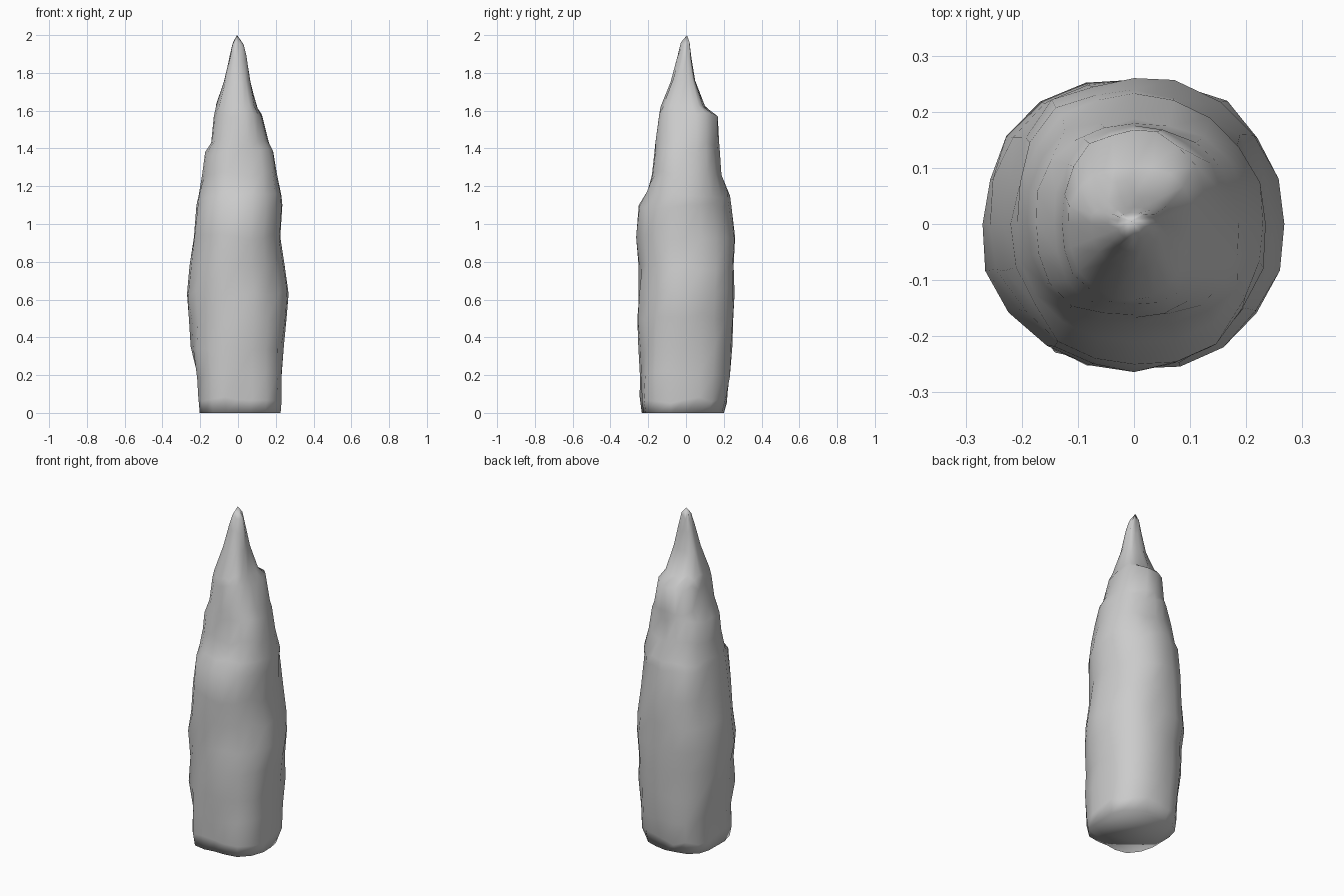
import bpy, bmesh, math, random
random.seed(4)

# Silhouette: height, then reach to left, right, front, back
PROFILE = [
    (0.00, .20, .222, .24, .20), (0.07, .205, .227, .242, .215),
    (0.20, .213, .23, .245, .23), (0.35, .25, .242, .252, .245),
    (0.50, .26, .257, .258, .25), (0.63, .27, .268, .262, .257),
    (0.78, .257, .247, .26, .252), (0.93, .237, .224, .264, .26),
    (1.10, .223, .235, .25, .24), (1.15, .21, .23, .21, .233),
    (1.26, .19, .207, .18, .188), (1.38, .174, .187, .167, .18),
    (1.43, .142, .164, .162, .176), (1.57, .128, .127, .143, .168),
    (1.62, .117, .098, .135, .102), (1.75, .076, .066, .082, .05),
    (1.87, .047, .047, .05, .03), (1.95, .03, .03, .028, .02),
]

# Foliage lumps and grooves: angle (deg), height, amount, angular width, height width
LUMPS = [
    (274, 0.70, -.025, 20, .10), (305, 0.72, -.012, 18, .12),
    (275, 0.03, -.02, 14, .12), (215, 1.05, -.012, 18, .12),
    (45, 1.05, -.024, 22, .10), (135, 1.25, .010, 20, .12),
    (160, 1.00, -.015, 18, .15), (60, 1.35, -.012, 18, .12),
    (225, 0.08, .030, 24, .24), (315, 0.10, .028, 24, .24),
    (135, 0.12, .020, 24, .20), (45, 0.18, .014, 24, .15),
    (225, 1.36, .014, 20, .10), (45, 0.86, .010, 20, .08),
    (225, 0.62, -.012, 20, .12), (315, 0.64, -.010, 20, .14),
    (35, 1.67, .022, 25, .06), (310, 1.25, .012, 20, .15),
]
SEGMENTS = 20


def lump_offset(a, z):
    total = 0
    for deg, h, amount, wa, wz in LUMPS:
        d = (math.degrees(a) - deg + 180) % 360 - 180
        total += amount * math.exp(-(d / wa) ** 2 - ((z - h) / wz) ** 2)
    return total


bm = bmesh.new()
rings = []
for row, (z, left, right, front, back) in enumerate(PROFILE):
    ring = []
    for i in range(SEGMENTS):
        a = math.tau * i / SEGMENTS
        c, s = math.cos(a), math.sin(a)
        x = c * (right if c > 0 else left)
        y = s * (back if s > 0 else front)
        r = math.hypot(x, y)
        k = 1 + 0.035 * math.sin(2 * a) ** 2 + lump_offset(a, z) / r
        if i % 5:                       # keep the silhouette directions exact
            k += random.uniform(-.03, .03)
        dz = 0 if row == 0 or i % 5 == 0 else random.uniform(-.02, .02)
        ring.append(bm.verts.new((x * k, y * k, z + dz)))
    rings.append(ring)

# Skin between rings, pointed tip and flat base
tip = bm.verts.new((-.005, .005, 2))
for i in range(SEGMENTS):
    j = (i + 1) % SEGMENTS
    for lo, hi in zip(rings, rings[1:]):
        bm.faces.new((lo[i], lo[j], hi[j], hi[i]))
    bm.faces.new((rings[-1][i], rings[-1][j], tip))
bm.faces.new(rings[0][::-1])
bmesh.ops.recalc_face_normals(bm, faces=bm.faces)

mesh = bpy.data.meshes.new("conifer_foliage")
bm.to_mesh(mesh)
bm.free()
foliage = bpy.data.objects.new("conifer_foliage", mesh)
bpy.context.collection.objects.link(foliage)
bpy.context.view_layer.objects.active = foliage
foliage.select_set(True)
bpy.ops.object.shade_smooth()
